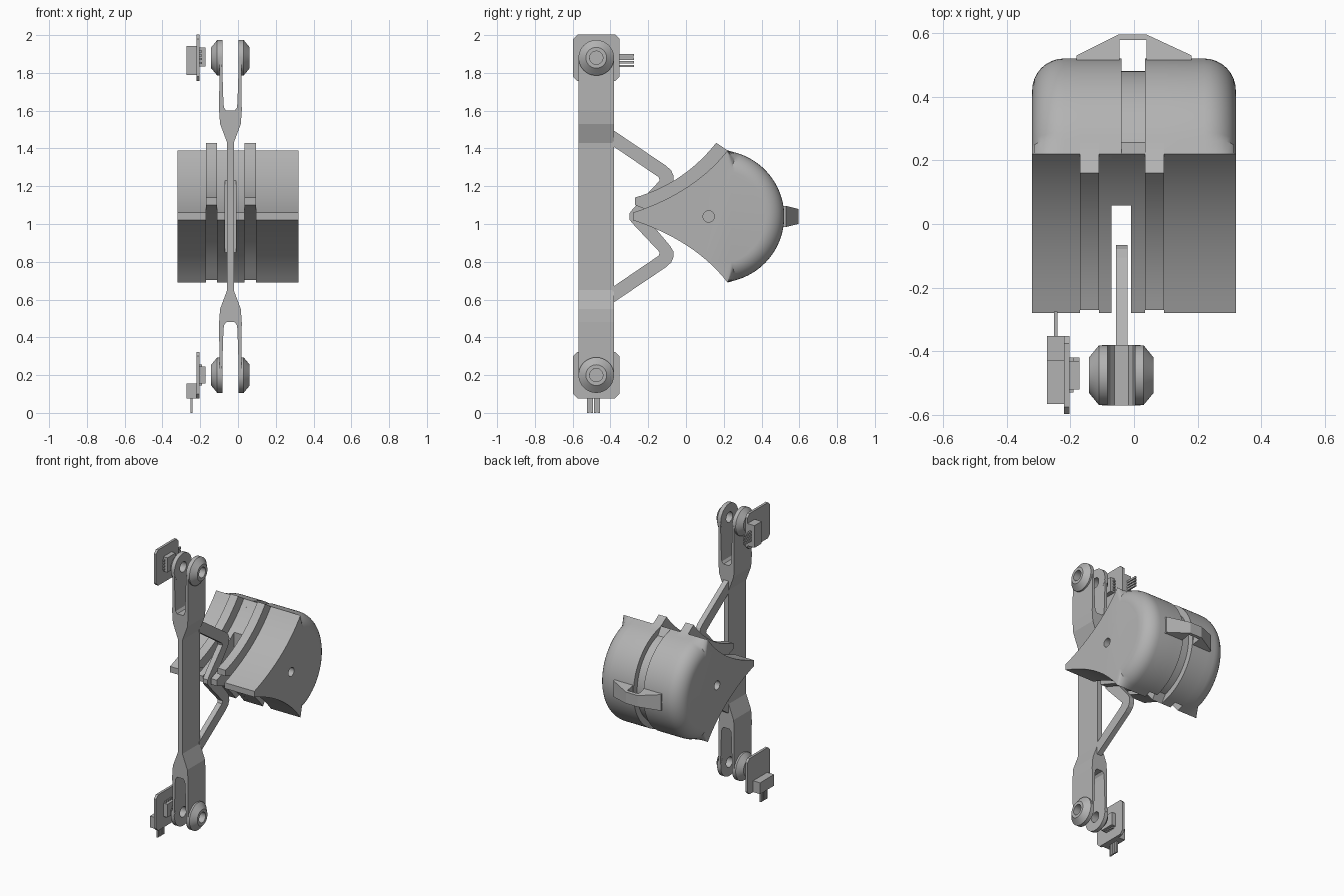
import bpy, bmesh
from math import sin, cos, pi, radians
from mathutils import Matrix, Vector

if "Cube" in bpy.data.objects:
    bpy.data.objects.remove(bpy.data.objects["Cube"])

grey = bpy.data.materials.new("plain grey")
grey.use_nodes = True
grey.diffuse_color = (0.45, 0.45, 0.45, 1)
grey.node_tree.nodes["Principled BSDF"].inputs["Base Color"].default_value = (0.45, 0.45, 0.45, 1)

MID = 1.04       # height of the mirror plane
AXLE = 0.17      # y of the dome centre
ARM_X = -0.04    # x of the arm centre
ARM_Y = -0.475


def loft(name, sections, ring=False):
    """Skin equal-length closed sections; ring joins last to first."""
    bm = bmesh.new()
    rows = [[bm.verts.new(p) for p in s] for s in sections]
    pairs = list(zip(rows, rows[1:])) + ([(rows[-1], rows[0])] if ring else [])
    for a, b in pairs:
        for i in range(len(a)):
            j = (i + 1) % len(a)
            bm.faces.new((a[i], a[j], b[j], b[i]))
    if not ring:
        bm.faces.new(rows[0])
        bm.faces.new(rows[-1][::-1])
    bmesh.ops.recalc_face_normals(bm, faces=bm.faces)
    mesh = bpy.data.meshes.new(name)
    bm.to_mesh(mesh)
    bm.free()
    mesh.materials.append(grey)
    obj = bpy.data.objects.new(name, mesh)
    bpy.context.collection.objects.link(obj)
    return obj


def slab(name, outline, x0, x1):
    """Extrude a (y, z) outline between two x values."""
    return loft(name, [[(x, y, z) for y, z in outline] for x in (x0, x1)])


def drill(obj, y, z, radius):
    """Cut a round hole along x."""
    disc = [(y + radius * cos(a * pi / 16), z + radius * sin(a * pi / 16)) for a in range(32)]
    cutter = slab("drill", disc, -1, 1)
    cutter.hide_render = True
    mod = obj.modifiers.new("hole", 'BOOLEAN')
    mod.operation, mod.solver, mod.object = 'DIFFERENCE', 'EXACT', cutter
    bpy.context.view_layer.objects.active = obj
    bpy.ops.object.modifier_apply(modifier=mod.name)
    bpy.data.objects.remove(cutter)


def smooth(obj):
    bpy.ops.object.select_all(action='DESELECT')
    obj.select_set(True)
    bpy.context.view_layer.objects.active = obj
    bpy.ops.object.shade_smooth_by_angle(angle=radians(30))


def bezier(p0, p1, p2, start=0.0, steps=16):
    pts = []
    for i in range(steps + 1):
        t = start + (1 - start) * i / steps
        pts.append(tuple((1 - t) ** 2 * a + 2 * t * (1 - t) * b + t * t * c
                         for a, b, c in zip(p0, p1, p2)))
    return pts


def flip(pts):
    return [(y, -z) for y, z in pts]


def profile(upper, lower, radius):
    """Concave front above and below, closed by a round back."""
    arc = [(AXLE + radius * cos(radians(a)), radius * sin(radians(a)))
           for a in (74 - 148 * i / 40 for i in range(41))]
    return [(y, z + MID) for y, z in upper + arc + lower[::-1]]


# Front curves of the head
CURVE = ((-0.28, 0.02), (0.05, 0.13), (0.22, 0.35))
full = bezier(*CURVE)
short = bezier(*CURVE, start=0.6)
rib_top = bezier((-0.27, 0.10), (-0.01, 0.175), (0.16, 0.39)) + [(0.22, 0.35)]
rib_low = bezier((-0.27, 0.06), (0.08, -0.07), (0.25, -0.315))
R, CORE, FILLET = 0.35, 0.31, 0.1

# Outer shells with rounded rear shoulders
for side, name, inner in ((-1, "right_shell", -0.17), (1, "left_shell", 0.095)):
    steps = [(inner, R)] + [(side * (0.32 - FILLET * (1 - sin(a))), R - FILLET * (1 - cos(a)))
                            for a in (i * pi / 16 for i in range(9))]
    shell = loft(name, [[(x, y, z) for y, z in profile(full, flip(full), r)] for x, r in steps])
    drill(shell, 0.12, MID, 0.03)
    smooth(shell)

# Raised ribs and the slotted centre
smooth(slab("right_rib", profile(rib_top, rib_low, R), -0.17, -0.11))
smooth(slab("left_rib", profile(rib_top, rib_low, R), 0.035, 0.095))
smooth(slab("right_collar", profile(full, flip(full), R), -0.11, -0.07))
smooth(slab("slot_wall", profile(short, flip(short), R), -0.07, -0.04))
smooth(slab("slot_core", profile(short, flip(short), CORE), -0.04, -0.01))
smooth(slab("left_collar", profile(full, flip(full), CORE), -0.01, 0.035))

# Rear clip bridging the gap
clip = [(-0.18, 0.5), (-0.18, 0.53), (-0.05, 0.595), (0.04, 0.595), (0.18, 0.53), (0.18, 0.5),
        (0.04, 0.5), (0.04, 0.578), (-0.045, 0.578), (-0.045, 0.5)]
loft("rear_clip", [[(x, y, MID + s * (0.058 - 0.25 * max(0, y - 0.52))) for x, y in clip]
                   for s in (-1, 1)])

# Long arm, forked at both ends
q = [(0.0175, 0.39), (0.055, 0.49), (0.06, 0.56), (0.058, 0.84), (0.045, 0.84),
     (0.037, 0.6), (0.034, 0.575), (0.022, 0.56)]
arm_outline = (q + [(-x, z) for x, z in q[::-1]] + [(-x, -z) for x, z in q]
               + [(x, -z) for x, z in q[::-1]])
arm = loft("forked_arm", [[(ARM_X + x, y, MID + z) for x, z in arm_outline]
                          for y in (-0.57, -0.38)])
for s in (-1, 1):
    drill(arm, ARM_Y, MID + s * 0.84, 0.035)

# Tapered hubs on the fork ends
hub = [(0.035, 0.043), (0.094, 0.043), (0.094, 0.07), (0.055, 0.102), (0.035, 0.102)]
for s, place in ((-1, "lower"), (1, "upper")):
    for side, hand in ((-1, "right"), (1, "left")):
        rings = [[(ARM_X + side * x, ARM_Y + r * cos(a), MID + s * 0.84 + r * sin(a))
                  for r, x in hub] for a in (i * pi / 24 for i in range(48))]
        smooth(loft(f"{place}_{hand}_hub", rings, ring=True))

# Bent strut holding the head
outer = [(-0.39, 0.46), (-0.105, 0.268), (-0.078, 0.243), (-0.066, 0.215), (-0.067, 0.185),
         (-0.085, 0.155), (-0.215, 0)]
inner = [(-0.39, 0.375), (-0.145, 0.208), (-0.139, 0.19), (-0.285, 0.035), (-0.3, 0.015)]
strut = outer + flip(outer[:-1])[::-1] + flip(inner) + inner[::-1]
slab("bent_strut", [(y, z + MID) for y, z in strut], -0.056, -0.02)


# Circuit boards beside the hubs
def rect(y0, y1, z0, z1):
    return [(y0, z0), (y1, z0), (y1, z1), (y0, z1)]


H, C = 0.1225, 0.1
plate = [(-H, -C), (-C, -H), (C, -H), (H, -C), (H, C), (C, H), (-C, H), (-H, C)]
for place, z, turn in (("lower", 0.2, 0), ("upper", 1.88, 90)):
    parts = [("board", plate, -0.22, -0.203),
             ("connector", rect(-0.09, 0.062, -H, -0.045), -0.273, -0.22),
             ("chip", rect(-0.045, 0.055, -0.045, 0.045), -0.203, -0.172)]
    for i in range(4):
        y = -0.05 + i * 0.019
        parts.append((f"pin_{i + 1}", rect(y, y + 0.013, -0.2, -H), -0.251, -0.24))
        y = -0.032 + i * 0.02
        parts.append((f"chip_lead_{i + 1}", rect(y, y + 0.01, -0.055, 0.055), -0.203, -0.19))
    for name, outline, x0, x1 in parts:
        obj = slab(f"{place}_{name}", outline, x0, x1)
        obj.data.transform(Matrix.Translation(Vector((0, ARM_Y, z)))
                           @ Matrix.Rotation(radians(turn), 4, 'X'))
